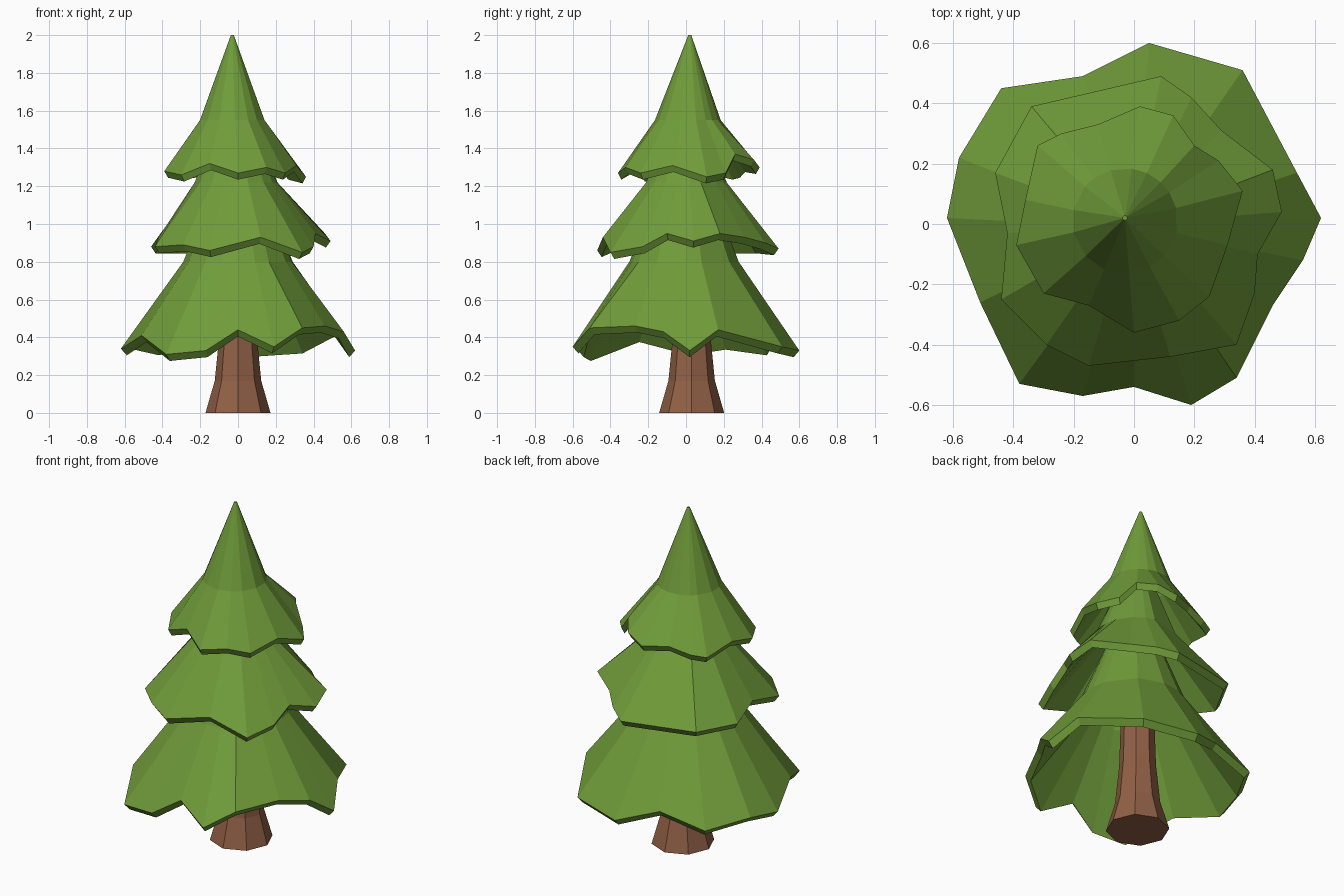
import bpy
import bmesh
import math
from mathutils import Vector

cube = bpy.data.objects.get("Cube")
if cube:
    bpy.data.objects.remove(cube, do_unlink=True)


def make_material(name, colour):
    mat = bpy.data.materials.new(name)
    mat.use_nodes = True
    mat.diffuse_color = (*colour, 1)
    mat.node_tree.nodes["Principled BSDF"].inputs["Base Color"].default_value = (*colour, 1)
    return mat


def loft(name, rings, material):
    """Bridge a stack of equal-sized rings into one closed, flat-shaded solid."""
    bm = bmesh.new()
    loops = [[bm.verts.new(point) for point in ring] for ring in rings]
    count = len(loops[0])
    for lower, upper in zip(loops, loops[1:]):
        for i in range(count):
            j = (i + 1) % count
            bm.faces.new((lower[i], lower[j], upper[j], upper[i]))
    bm.faces.new(loops[0])
    bm.faces.new(loops[-1])
    bmesh.ops.recalc_face_normals(bm, faces=bm.faces)
    mesh = bpy.data.meshes.new(name)
    bm.to_mesh(mesh)
    bm.free()
    mesh.materials.append(material)
    obj = bpy.data.objects.new(name, mesh)
    bpy.context.collection.objects.link(obj)
    return obj


def ring_at(centre, radius, height, angles):
    return [Vector((centre[0] + radius * math.cos(a),
                    centre[1] + radius * math.sin(a), height)) for a in angles]


def foliage_tier(name, rim, centre, shoulder, tip, material):
    """Hollow skirt: tip, shoulder and ragged rim outside, the same shape inset inside."""
    rim = [Vector(point) for point in rim]
    angles = [math.atan2(p.y - centre[1], p.x - centre[0]) for p in rim]
    radius, height = shoulder
    tip_centre, tip_height = tip[:2], tip[2]
    lip = [Vector((p.x * 0.95, p.y * 0.95, p.z - 0.035)) for p in rim]
    loft(name, [
        ring_at(tip_centre, 0.008, tip_height, angles),
        ring_at(centre, radius, height, angles),
        rim,
        lip,
        ring_at(centre, radius - 0.03, height - 0.02, angles),
        ring_at(tip_centre, 0.006, tip_height - 0.08, angles),
    ], material)


green = make_material("leaf green", (0.162, 0.333, 0.042))
brown = make_material("bark brown", (0.283, 0.117, 0.061))

# Trunk: eight sides, flared at the foot
sides = [math.tau * i / 8 for i in range(8)]
trunk_profile = [(0.172, 0), (0.123, 0.17), (0.1, 0.4), (0.085, 0.9)]
loft("trunk", [ring_at((0, 0.03), r, z, sides) for r, z in trunk_profile], brown)

# Ragged rims of the three skirts, counterclockwise from the left side
lower_rim = [
    (0.62, 0.02, 0.33), (0.54, 0.17, 0.44), (0.36, 0.51, 0.35), (0.05, 0.6, 0.33),
    (-0.17, 0.49, 0.4), (-0.44, 0.45, 0.34), (-0.58, 0.22, 0.37), (-0.62, 0.02, 0.34),
    (-0.51, -0.26, 0.41), (-0.38, -0.53, 0.31), (-0.17, -0.57, 0.33), (0, -0.54, 0.44),
    (0.19, -0.6, 0.35), (0.34, -0.51, 0.45), (0.46, -0.27, 0.46), (0.56, -0.12, 0.43),
]
middle_rim = [
    (0.49, 0.04, 0.91), (0.46, 0.18, 0.95), (0.29, 0.31, 0.93), (0.19, 0.42, 0.9),
    (0.09, 0.49, 0.87), (-0.34, 0.39, 0.88), (-0.46, 0.17, 0.88), (-0.42, -0.03, 0.93),
    (-0.44, -0.25, 0.88), (-0.29, -0.4, 0.89), (-0.15, -0.47, 0.86), (0.12, -0.44, 0.93),
    (0.34, -0.4, 0.85), (0.4, -0.23, 0.88), (0.41, -0.1, 0.95),
]
upper_rim = [
    (0.36, 0.11, 1.25), (0.28, 0.21, 1.27), (0.2, 0.26, 1.37), (0.13, 0.36, 1.34),
    (0.02, 0.39, 1.3), (-0.12, 0.33, 1.31), (-0.24, 0.3, 1.28), (-0.32, 0.26, 1.27),
    (-0.36, 0.08, 1.31), (-0.39, -0.07, 1.28), (-0.3, -0.23, 1.26), (-0.15, -0.27, 1.32),
    (0, -0.36, 1.27), (0.15, -0.32, 1.3), (0.25, -0.24, 1.27), (0.31, -0.07, 1.31),
]

foliage_tier("lower_foliage", lower_rim, (0, -0.01), (0.29, 0.8), (0, 0, 1.5), green)
foliage_tier("middle_foliage", middle_rim, (-0.01, 0), (0.22, 1.22), (-0.02, 0.01, 1.75), green)
foliage_tier("upper_foliage", upper_rim, (-0.03, 0.01), (0.175, 1.55), (-0.03, 0.02, 2), green)
